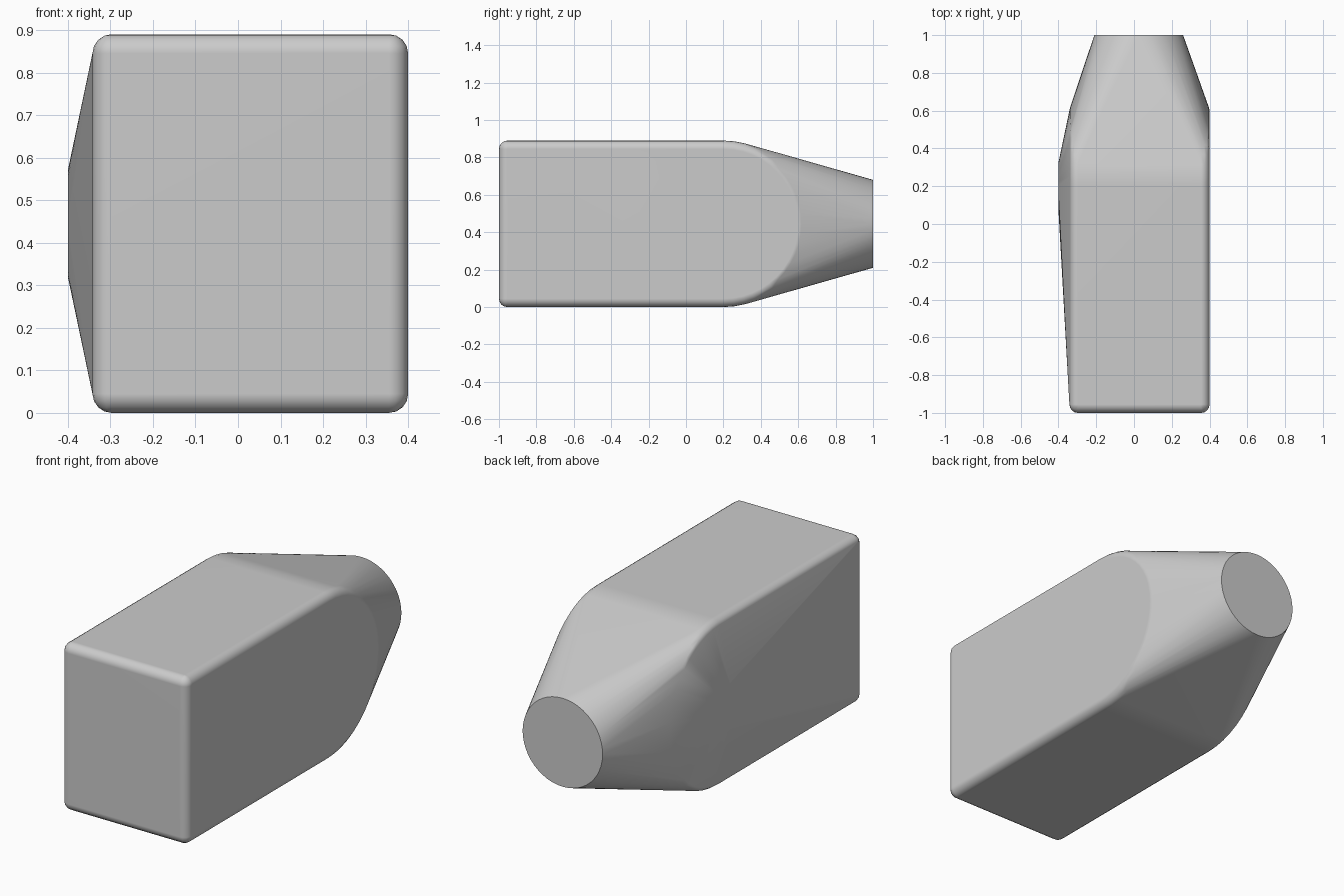
import bpy, bmesh, math
from mathutils import Matrix, Vector

old = bpy.data.objects.get("Cube")
if old:
    bpy.data.objects.remove(old, do_unlink=True)

# Main dimensions
MID_Z = 0.445          # height of the centre line
PIVOT_Y = 0.2          # centre of the rounded end
CORE_R = 0.4           # rounded end radius before edge rounding
ROUND = 0.045          # edge rounding radius
RIGHT, LEFT = -0.342, 0.40
FRONT, BACK = -1.0, 1.0

grey = bpy.data.materials.new("plain_grey")
grey.use_nodes = True
colour = (0.6, 0.6, 0.6, 1)
grey.diffuse_color = colour
grey.node_tree.nodes["Principled BSDF"].inputs["Base Color"].default_value = colour

bm = bmesh.new()


def circle(centre, radius, axis, segments=48):
    """Add a ring of points whose flat side faces the given axis."""
    turn = Matrix.Rotation(math.pi / 2, 4, 'Y' if axis == 'X' else 'X')
    bmesh.ops.create_circle(bm, segments=segments, radius=radius,
                            matrix=Matrix.Translation(centre) @ turn)


# Rounded front corners
for x in (RIGHT + ROUND, LEFT - ROUND):
    for z in (MID_Z - CORE_R, MID_Z + CORE_R):
        place = Matrix.Translation((x, FRONT + ROUND, z))
        bmesh.ops.create_uvsphere(bm, u_segments=16, v_segments=8,
                                  radius=ROUND, matrix=place)

# Rounded rims of the half-round rear end
STEPS = 4
for side, x in ((-1, RIGHT + ROUND), (1, LEFT - ROUND)):
    for i in range(STEPS + 1):
        a = math.pi / 2 * i / STEPS
        circle((x + side * ROUND * math.sin(a), PIVOT_Y, MID_Z),
               CORE_R + ROUND * math.cos(a), 'X')

# Shallow boss on the right side, and the round rear outlet
circle((-0.40, PIVOT_Y, MID_Z), 0.125, 'X', 32)
circle((0.025, BACK, MID_Z), 0.235, 'Y')

# Wrap one tight skin around all the sections
bmesh.ops.delete(bm, geom=bm.faces[:], context='FACES_ONLY')
bmesh.ops.delete(bm, geom=bm.edges[:], context='EDGES_FACES')
bmesh.ops.remove_doubles(bm, verts=bm.verts[:], dist=0.0005)
bmesh.ops.convex_hull(bm, input=bm.verts[:])
bmesh.ops.delete(bm, geom=[v for v in bm.verts if not v.link_faces], context='VERTS')
bmesh.ops.dissolve_limit(bm, angle_limit=math.radians(0.3),
                         verts=bm.verts[:], edges=bm.edges[:])
bmesh.ops.recalc_face_normals(bm, faces=bm.faces[:])

mesh = bpy.data.meshes.new("tapered_housing")
bm.to_mesh(mesh)
bm.free()
mesh.materials.append(grey)
housing = bpy.data.objects.new("tapered_housing", mesh)
bpy.context.collection.objects.link(housing)

# Smooth shading with flat large faces and a crisp outlet edge
bpy.context.view_layer.objects.active = housing
housing.select_set(True)
bpy.ops.object.shade_smooth_by_angle(angle=math.radians(30))
weighted = housing.modifiers.new("even_shading", 'WEIGHTED_NORMAL')
weighted.keep_sharp = True
